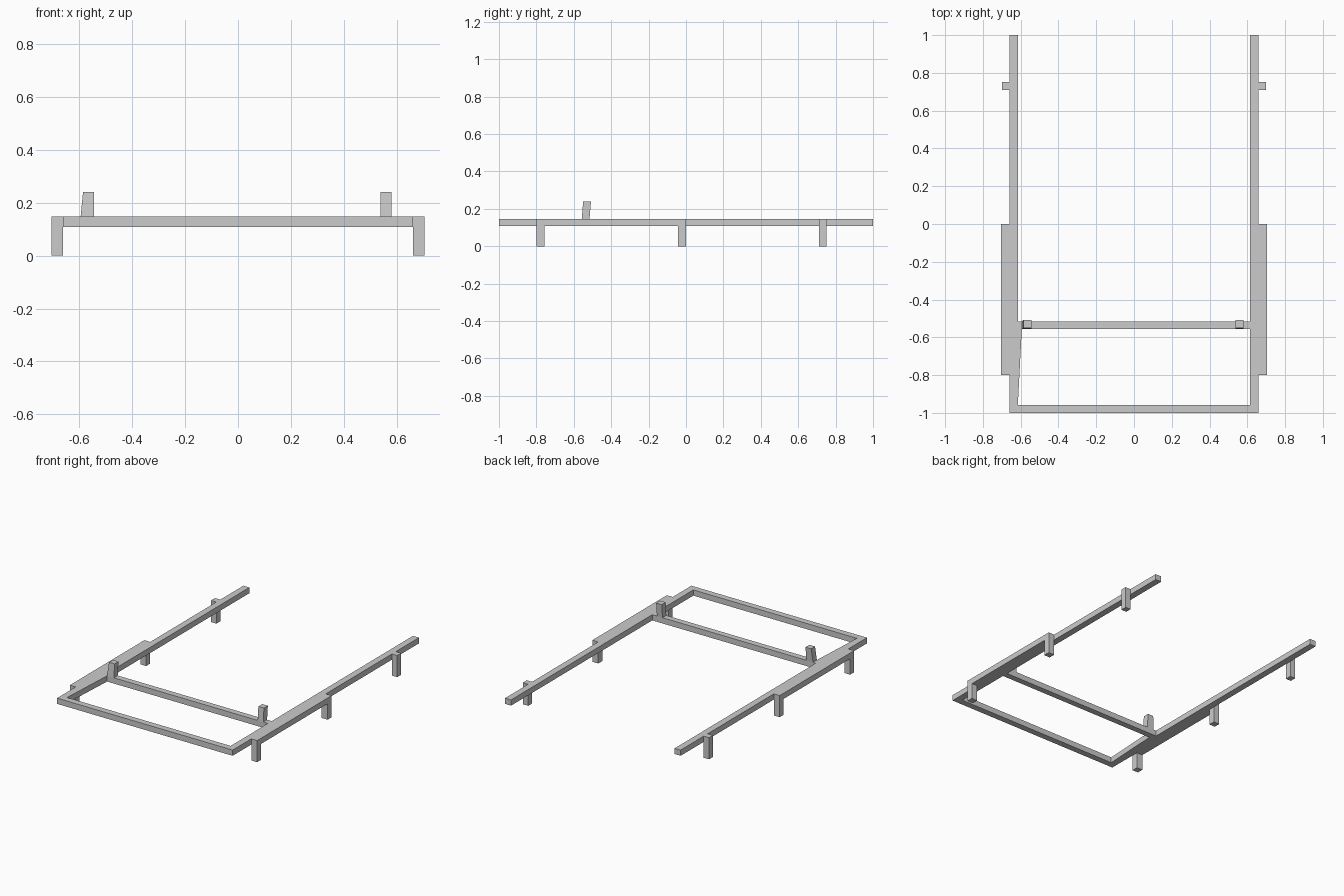
import bpy, bmesh

if "Cube" in bpy.data.objects:
    bpy.data.objects.remove(bpy.data.objects["Cube"])

BOT, TOP = 0.108, 0.147      # rail underside and top
IN, RAIL, OUT = 0.615, 0.66, 0.704


def prism(name, base, top, z0, z1, mirror=False):
    """Solid between two matching outlines (counter-clockwise) at z0 and z1."""
    bm = bmesh.new()
    lo = [bm.verts.new((x, y, z0)) for x, y in base]
    hi = [bm.verts.new((x, y, z1)) for x, y in top]
    bm.faces.new(lo[::-1])
    bm.faces.new(hi)
    n = len(lo)
    for i in range(n):
        j = (i + 1) % n
        bm.faces.new((lo[i], lo[j], hi[j], hi[i]))
    bmesh.ops.recalc_face_normals(bm, faces=bm.faces)
    me = bpy.data.meshes.new(name)
    bm.to_mesh(me)
    bm.free()
    ob = bpy.data.objects.new(name, me)
    bpy.context.collection.objects.link(ob)
    if mirror:
        mod = ob.modifiers.new("Mirror", 'MIRROR')
        mod.use_mirror_merge = False
    return ob


def rect(x0, x1, y0, y1):
    return [(x0, y0), (x1, y0), (x1, y1), (x0, y1)]


def box(name, x0, x1, y0, y1, z0, z1, mirror=False):
    r = rect(x0, x1, y0, y1)
    return prism(name, r, r, z0, z1, mirror)


# Long side rails, front rail and cross rail
box("side_rails", IN, RAIL, -1, 1, BOT, TOP, True)
box("front_rail", -IN, IN, -1, -0.957, BOT, TOP)
box("cross_rail", -IN, IN, -0.557, -0.516, BOT, TOP)

# Slight taper on the inner side of the left rail
taper = [(-IN, -0.957), (-0.594, -0.557), (-IN, -0.557)]
prism("left_rail_taper", taper, taper, BOT, TOP)

# Outer short rails with their legs
box("outer_rails", RAIL, OUT, -0.8, 0, BOT, TOP, True)
box("front_legs", RAIL, OUT, -0.8, -0.757, 0, BOT, True)
box("middle_legs", RAIL, OUT, -0.044, 0, 0, BOT, True)
box("back_legs", RAIL, 0.70, 0.71, 0.752, 0, TOP, True)

# Leaning pegs on the cross rail
prism("left_peg", rect(-0.594, -0.543, -0.557, -0.516),
      rect(-0.585, -0.543, -0.55, -0.508), TOP, 0.239)
prism("right_peg", rect(0.538, 0.58, -0.557, -0.516),
      rect(0.538, 0.58, -0.55, -0.508), TOP, 0.239)
